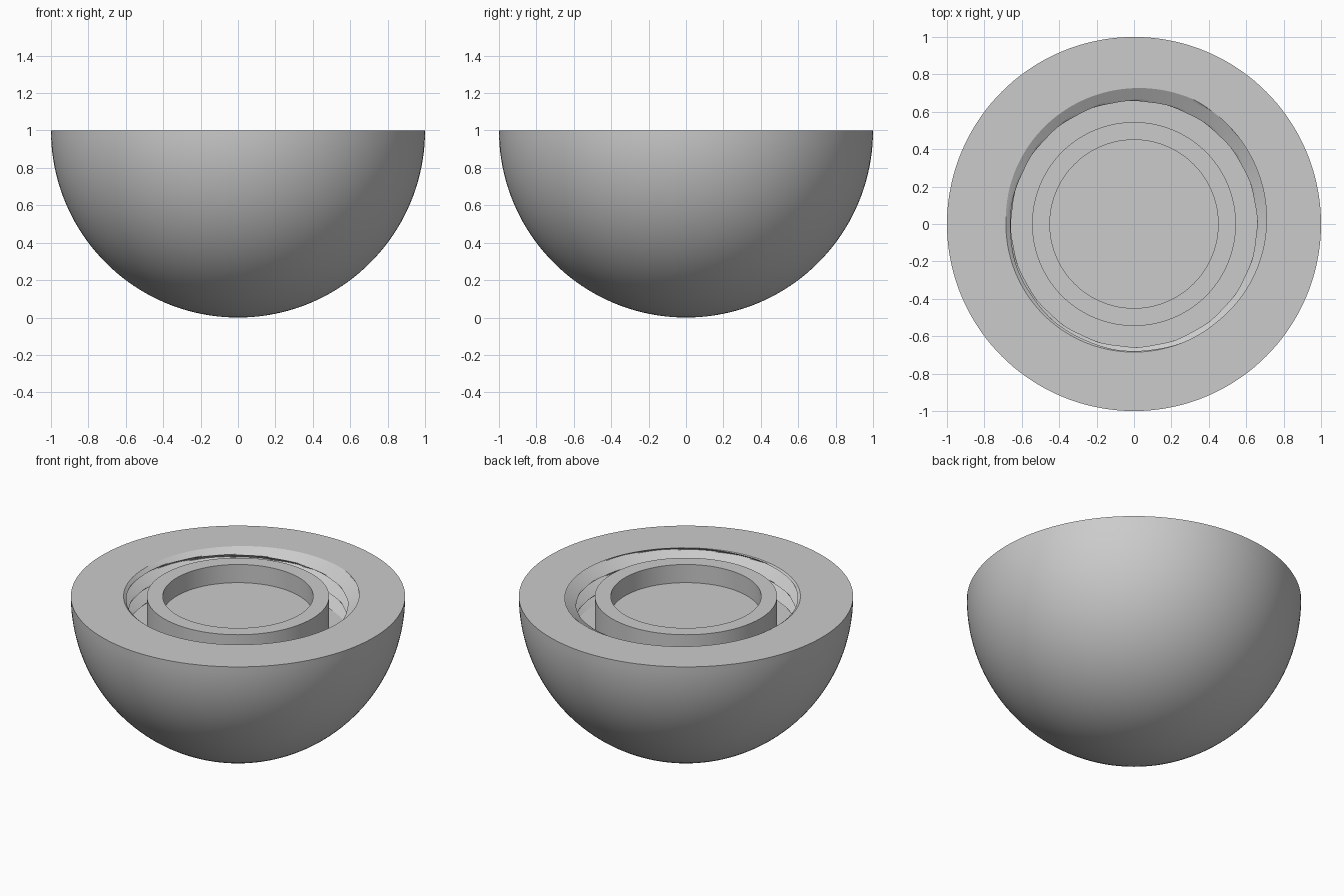
import bpy, bmesh, math

if "Cube" in bpy.data.objects:
    bpy.data.objects.remove(bpy.data.objects["Cube"])

SEG = 144
PITCH, ROOT, CREST = 0.10, 0.738, 0.655   # internal thread
SOCKET_DEPTH = 0.25
THREAD_START = math.radians(65)

grey = bpy.data.materials.new("plain grey")
grey.diffuse_color = (0.6, 0.6, 0.6, 1)
grey.use_nodes = True
grey.node_tree.nodes["Principled BSDF"].inputs["Base Color"].default_value = grey.diffuse_color


def thread_radius(depth, ang):
    """V-shaped helical thread with a small lead-in chamfer at the rim."""
    f = (depth / PITCH + (ang - THREAD_START) / math.tau) % 1.0
    tri = abs(2 * f - 1)                   # 1 at root, 0 at crest
    r = CREST + (ROOT - CREST) * tri
    return max(r, 0.685 - depth * 1.2)


def profile(ang):
    """Radius and height from the bottom pole round to the inner floor."""
    pts = []
    for i in range(1, 41):                 # hemispherical shell
        a = math.pi / 2 * i / 40
        pts.append((math.sin(a), 1 - math.cos(a)))
    rows = 50
    for i in range(rows + 1):              # threaded socket wall
        d = SOCKET_DEPTH * i / rows
        pts.append((thread_radius(d, ang), 1 - d))
    pts += [(0.545, 1 - SOCKET_DEPTH),     # socket floor
            (0.545, 1.0), (0.45, 1.0),     # central collar
            (0.45, 0.88)]                  # collar recess
    return pts


bm = bmesh.new()
columns = []
for s in range(SEG):
    ang = math.tau * s / SEG
    columns.append([bm.verts.new((r * math.cos(ang), r * math.sin(ang), z))
                    for r, z in profile(ang)])
pole = bm.verts.new((0, 0, 0))
for s in range(SEG):
    a, b = columns[s], columns[(s + 1) % SEG]
    bm.faces.new((pole, b[0], a[0]))
    for i in range(len(a) - 1):
        bm.faces.new((a[i], b[i], b[i + 1], a[i + 1]))
bm.faces.new([c[-1] for c in columns])     # recess floor
bmesh.ops.recalc_face_normals(bm, faces=bm.faces)

mesh = bpy.data.meshes.new("threaded_half_ball")
bm.to_mesh(mesh)
bm.free()
mesh.materials.append(grey)
body = bpy.data.objects.new("threaded_half_ball", mesh)
bpy.context.collection.objects.link(body)
bpy.context.view_layer.objects.active = body
body.select_set(True)
bpy.ops.object.shade_smooth_by_angle(angle=math.radians(30))
